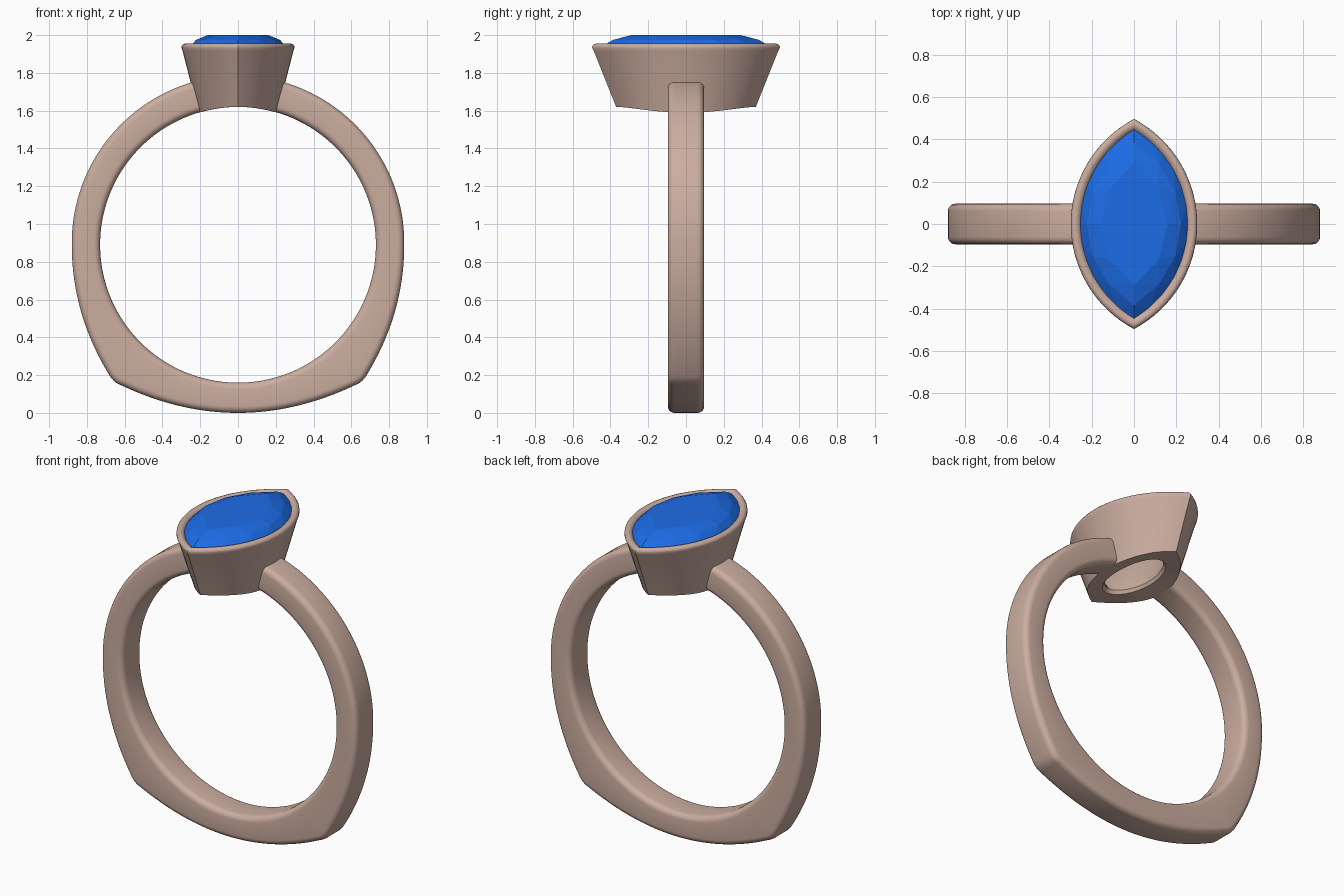
import bpy, bmesh, math
from mathutils import Vector

if "Cube" in bpy.data.objects:
    bpy.data.objects.remove(bpy.data.objects["Cube"])

CZ, RI = 0.89, 0.73          # finger hole centre height and radius
HALF_W = 0.096               # half width of the band


def material(name, rgb):
    m = bpy.data.materials.new(name)
    m.diffuse_color = (*rgb, 1)
    m.use_nodes = True
    m.node_tree.nodes["Principled BSDF"].inputs["Base Color"].default_value = m.diffuse_color
    return m


def finish(bm, name, mat, smooth):
    bmesh.ops.recalc_face_normals(bm, faces=bm.faces)
    me = bpy.data.meshes.new(name)
    bm.to_mesh(me)
    bm.free()
    ob = bpy.data.objects.new(name, me)
    bpy.context.collection.objects.link(ob)
    me.materials.append(mat)
    if smooth:
        bpy.ops.object.select_all(action='DESELECT')
        ob.select_set(True)
        bpy.context.view_layer.objects.active = ob
        bpy.ops.object.shade_smooth_by_angle(angle=math.radians(40))
    return ob


def loft(rings, closed):
    bm = bmesh.new()
    vs = [[bm.verts.new(p) for p in r] for r in rings]
    pairs = list(zip(vs, vs[1:] + vs[:1])) if closed else list(zip(vs, vs[1:]))
    n = len(rings[0])
    for a, b in pairs:
        for i in range(n):
            j = (i + 1) % n
            bm.faces.new((a[i], a[j], b[j], b[i]))
    if not closed:
        bm.faces.new(vs[0])
        bm.faces.new(vs[-1])
    return bm


def bezier(a, b, c, n):
    a, b, c = Vector(a), Vector(b), Vector(c)
    return [a * (1 - t) ** 2 + b * 2 * t * (1 - t) + c * t * t
            for t in (i / n for i in range(n))]


def marquise(w, l, n):
    """Pointed oval made of two arcs, 2n points."""
    r = (l * l + w * w) / (2 * w)
    a = math.asin(l / r)
    half = [(r * math.cos(t) - (r - w), r * math.sin(t))
            for t in (-a + 2 * a * i / n for i in range(n))]
    return half + [(-x, -y) for x, y in half]


def on_finger(x):
    return CZ + math.sqrt(RI * RI - x * x)


metal = material("rose_metal", (0.60, 0.42, 0.35))
blue = material("blue_gem", (0.012, 0.15, 0.80))

# Band: outer outline of the right half, from the setting down to the base
outline = []
for i in range(40):
    t = i / 40
    ang = math.radians(78 * (1 - t))
    rad = 0.88 + 0.015 * (1 - t)
    outline.append(Vector((rad * math.cos(ang), CZ + rad * math.sin(ang))))
outline += bezier((0.88, 0.89), (0.88, 0.52), (0.678, 0.195), 24)
outline += bezier((0.678, 0.195), (0.655, 0.158), (0.615, 0.145), 8)
outline += [Vector((x, 0.383 * x * x)) for x in (0.615 * (1 - i / 24) for i in range(25))]
outline += [Vector((-p.x, p.y)) for p in outline[-2::-1]]


def section(o):
    """Rounded rectangle between the finger hole and an outline point."""
    c = Vector((0, CZ))
    d = (o - c).normalized()
    h = (o - c).length - RI
    rc = 0.035
    pts = []
    for k, (cu, cv) in enumerate(((h - rc, HALF_W - rc), (rc, HALF_W - rc),
                                  (rc, rc - HALF_W), (h - rc, rc - HALF_W))):
        for s in range(6):
            a = math.pi / 2 * (k + s / 5)
            q = c + d * (RI + cu + rc * math.cos(a))
            pts.append((q.x, cv + rc * math.sin(a), q.y))
    return pts


finish(loft([section(o) for o in outline], False), "band", metal, True)

# Bezel: hollow tapered cup, its underside cut to the finger curve
N = 32
rings = [[(x, y, on_finger(x)) for x, y in marquise(0.21, 0.37, N)]]
for w, l, z in ((0.293, 0.488, 1.915), (0.299, 0.497, 1.932), (0.298, 0.496, 1.942),
                (0.291, 0.488, 1.951), (0.280, 0.477, 1.955), (0.268, 0.464, 1.953),
                (0.256, 0.450, 1.945), (0.248, 0.440, 1.930), (0.246, 0.436, 1.900),
                (0.190, 0.360, 1.840)):
    rings.append([(x, y, z) for x, y in marquise(w, l, N)])
hole = [(0.11 * math.sin(math.pi * i / N), -0.22 * math.cos(math.pi * i / N))
        for i in range(2 * N)]
rings.append([(x, y, on_finger(x) + 0.02) for x, y in hole])
rings.append([(x * 1.08, y * 1.08, on_finger(x)) for x, y in hole])
finish(loft(rings, True), "bezel", metal, True)

# Gem: faceted marquise as the hull of its table, crown, girdle and pavilion rings
bm = bmesh.new()
for w, l, z, n in ((0.16, 0.29, 2.0, 4), (0.222, 0.385, 1.975, 6), (0.256, 0.450, 1.938, 12),
                   (0.256, 0.450, 1.928, 12), (0.14, 0.26, 1.82, 4)):
    for x, y in marquise(w, l, n):
        bm.verts.new((x, y, z))
bm.verts.new((0, 0, 1.72))
bmesh.ops.convex_hull(bm, input=bm.verts)
bmesh.ops.dissolve_limit(bm, angle_limit=0.01, verts=bm.verts, edges=bm.edges)
finish(bm, "gem", blue, False)
